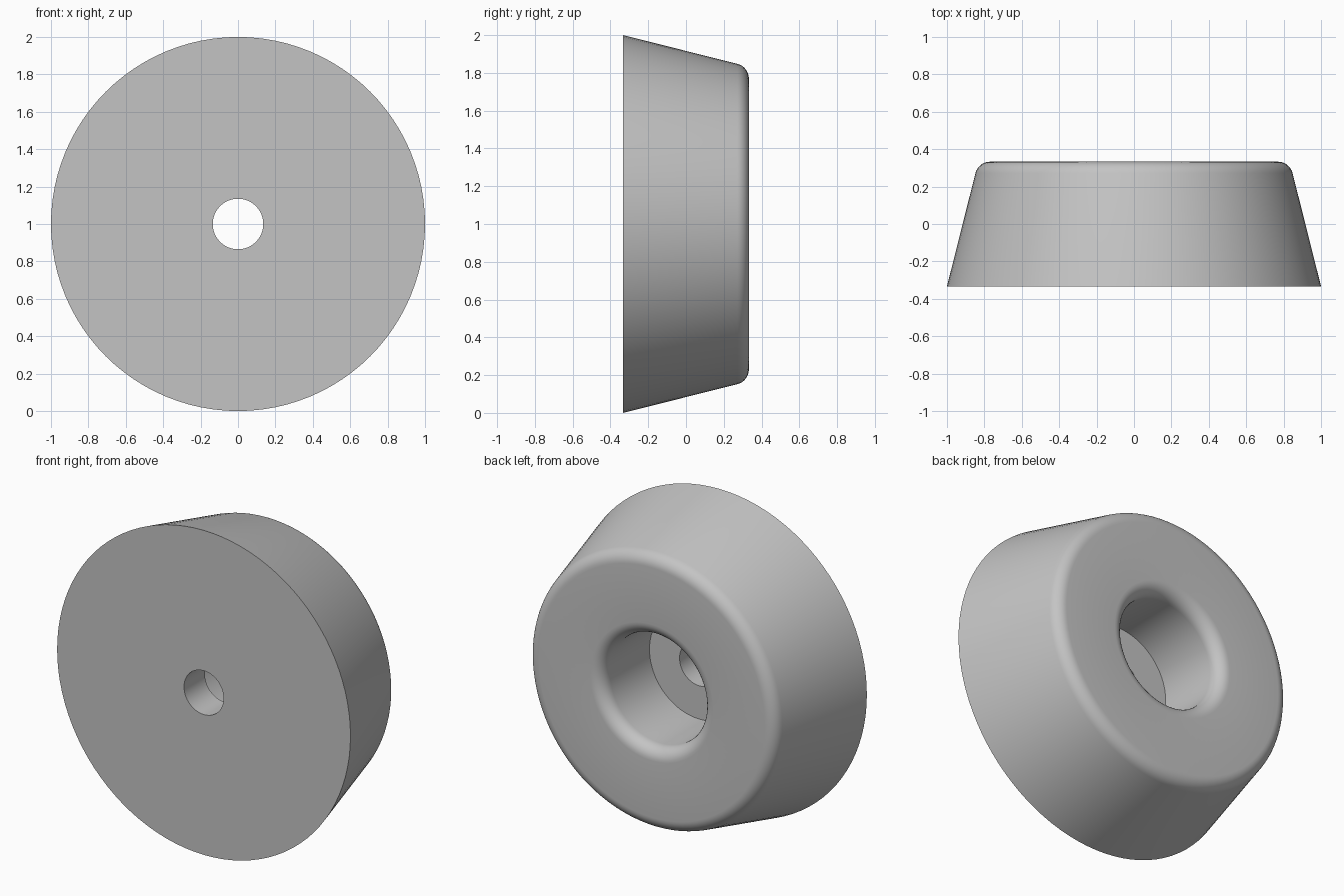
import bpy
import bmesh
from math import radians, sin, cos, tau
from mathutils import Vector

SEGMENTS = 96
HALF = 0.333          # half the thickness along y
FILLET = 0.08
CENTRE = Vector((0, 0, 1))

old = bpy.data.objects.get("Cube")
if old:
    bpy.data.objects.remove(old, do_unlink=True)


def fillet(radius, y, start, end, steps=8):
    """Arc of (radius, y) points; angles are measured from the radial axis."""
    angles = [radians(start + (end - start) * i / steps) for i in range(steps + 1)]
    return [(radius + FILLET * cos(a), y + FILLET * sin(a)) for a in angles]


# Closed cross-section: mounting face, tapered side, rounded rims, counterbore
profile = [(0.135, -HALF), (1.0, -HALF)]
profile += fillet(0.77, HALF - FILLET, 14, 90)
profile += fillet(0.42, HALF - FILLET, 90, 180)
profile += [(0.34, -0.13), (0.135, -0.13)]

# Revolve the section around the y axis
bm = bmesh.new()
rings = []
for i in range(SEGMENTS):
    a = tau * i / SEGMENTS
    rings.append([bm.verts.new(CENTRE + Vector((r * cos(a), y, r * sin(a))))
                  for r, y in profile])
for i, ring in enumerate(rings):
    following = rings[(i + 1) % SEGMENTS]
    for j in range(len(profile)):
        k = (j + 1) % len(profile)
        bm.faces.new((ring[j], ring[k], following[k], following[j]))
bmesh.ops.recalc_face_normals(bm, faces=bm.faces)
mesh = bpy.data.meshes.new("bumper_foot")
bm.to_mesh(mesh)
bm.free()

foot = bpy.data.objects.new("bumper_foot", mesh)
bpy.context.collection.objects.link(foot)

# Plain grey material
grey = bpy.data.materials.new("grey_rubber")
grey.use_nodes = True
colour = (0.55, 0.55, 0.55, 1)
grey.diffuse_color = colour
grey.node_tree.nodes["Principled BSDF"].inputs["Base Color"].default_value = colour
mesh.materials.append(grey)

# Smooth curved surfaces, crisp machined edges
bpy.ops.object.select_all(action="DESELECT")
foot.select_set(True)
bpy.context.view_layer.objects.active = foot
bpy.ops.object.shade_smooth_by_angle(angle=radians(30))
